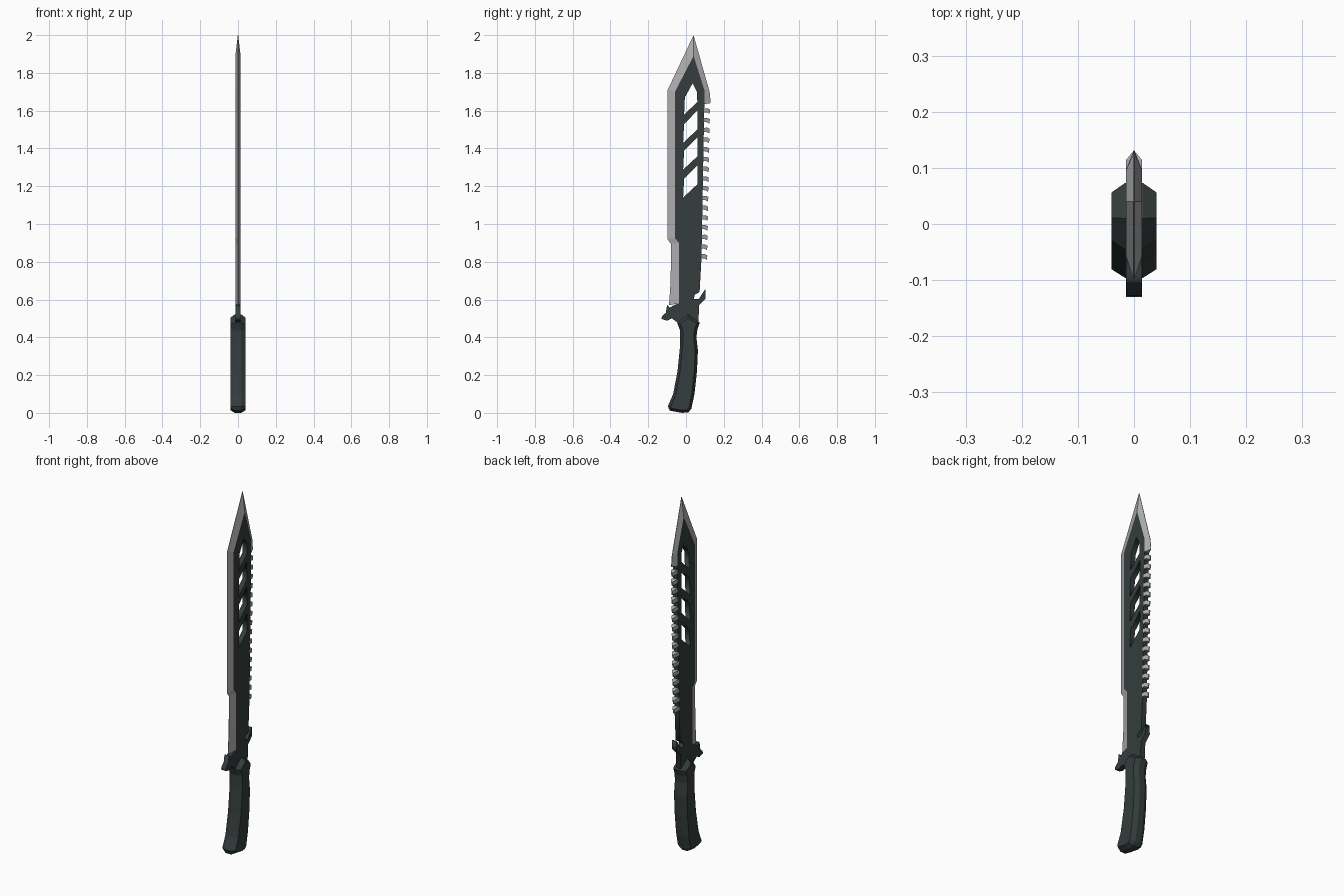
import bpy, bmesh
from mathutils import Vector, Matrix

if "Cube" in bpy.data.objects:
    bpy.data.objects.remove(bpy.data.objects["Cube"])

T = 0.014  # half thickness of the blade


def material(name, rgb):
    m = bpy.data.materials.new(name)
    m.diffuse_color = (*rgb, 1)
    m.use_nodes = True
    m.node_tree.nodes["Principled BSDF"].inputs["Base Color"].default_value = m.diffuse_color
    return m


DARK = material("dark_green_grey", (0.035, 0.047, 0.046))
STEEL = material("bare_steel", (0.42, 0.42, 0.43))


def finish(bm, name, mat):
    bmesh.ops.remove_doubles(bm, verts=bm.verts, dist=1e-5)
    bmesh.ops.recalc_face_normals(bm, faces=bm.faces)
    me = bpy.data.meshes.new(name)
    bm.to_mesh(me)
    bm.free()
    me.materials.append(mat)
    ob = bpy.data.objects.new(name, me)
    bpy.context.collection.objects.link(ob)
    return ob


def loft(bm, rings):
    """Join closed rings of 3D points and cap both ends."""
    vs = [[bm.verts.new(p) for p in r] for r in rings]
    n = len(vs[0])
    for a, b in zip(vs, vs[1:]):
        for i in range(n):
            j = (i + 1) % n
            bm.faces.new((a[i], a[j], b[j], b[i]))
    bm.faces.new(vs[0][::-1])
    bm.faces.new(vs[-1])


def inset(poly, d):
    """Inset a counter-clockwise outline by d with mitred corners."""
    out = []
    for i, p in enumerate(poly):
        p = Vector(p)
        e1 = (p - Vector(poly[i - 1])).normalized()
        e2 = (Vector(poly[(i + 1) % len(poly)]) - p).normalized()
        n1, n2 = Vector((-e1.y, e1.x)), Vector((-e2.y, e2.x))
        out.append(p + (n1 + n2) * d / max(1 + n1.dot(n2), 0.4))
    return out


# Ground edge: outer line is sharp, inner line meets the flat of the blade
outer = [(-0.09, 0.57), (-0.081, 0.70), (-0.08, 0.895), (-0.098, 0.92),
         (-0.097, 1.71), (0.04, 2.0), (0.125, 1.70), (0.131, 1.64)]
inner = [(-0.037, 0.58), (-0.037, 0.70), (-0.037, 0.90), (-0.058, 0.925),
         (-0.058, 1.70), (0.04, 1.89), (0.097, 1.71), (0.097, 1.635)]
bm = bmesh.new()
loft(bm, [[(T, *i), (0.001, *o), (-0.001, *o), (-T, *i)]
          for o, i in zip(outer, inner)])
finish(bm, "cutting_edge", STEEL)

# Flat blade body with guard, thumb hook and cut-outs
body = inner + [
    (0.082, 0.82), (0.072, 0.64), (0.046, 0.625), (0.042, 0.603), (0.068, 0.603),
    (0.09, 0.638), (0.103, 0.655), (0.104, 0.605), (0.07, 0.57), (0.066, 0.49),
    (0.045, 0.40), (-0.015, 0.40), (-0.03, 0.46), (-0.05, 0.482), (-0.075, 0.50),
    (-0.10, 0.488), (-0.13, 0.498), (-0.127, 0.512), (-0.107, 0.53),
    (-0.10, 0.572), (-0.085, 0.558), (-0.06, 0.572)]
slots = [[(-0.006, 1.67), (0.035, 1.745), (0.058, 1.70), (0.06, 1.645), (-0.01, 1.58)]]
for z in (1.53, 1.388, 1.24):
    slots.append([(-0.01, z), (0.062, z + 0.072), (0.06, z - 0.03), (-0.015, z - 0.10)])
cu = bpy.data.curves.new("outline", 'CURVE')
cu.dimensions, cu.fill_mode, cu.extrude = '2D', 'BOTH', T
for poly in [body] + slots:
    sp = cu.splines.new('POLY')
    sp.points.add(len(poly) - 1)
    for pt, (y, z) in zip(sp.points, poly):
        pt.co = (y, z, 0, 1)
    sp.use_cyclic_u = True
tmp = bpy.data.objects.new("outline", cu)
bpy.context.collection.objects.link(tmp)
bpy.context.view_layer.update()
me = tmp.evaluated_get(bpy.context.evaluated_depsgraph_get()).to_mesh()
bm = bmesh.new()
bm.from_mesh(me)
bpy.data.objects.remove(tmp)
# outline (x, y) becomes (y, z)
bm.transform(Matrix(((0, 0, 1, 0), (1, 0, 0, 0), (0, 1, 0, 0), (0, 0, 0, 1))))
finish(bm, "blade_body", DARK)

# Hooked saw teeth along the spine
bm = bmesh.new()
hook = [(-0.004, 0.012), (0.018, 0.013), (0.031, 0.006), (0.028, -0.017),
        (0.015, -0.010), (-0.004, -0.008)]
for k in range(16):
    z = 1.60 - k * 0.0515
    y = 0.082 + 0.015 * (z - 0.82) / 0.8
    half = [T if dy < 0.02 else 0.003 for dy, _ in hook]
    loft(bm, [[(s * h, y + dy, z + dz) for h, (dy, dz) in zip(half, hook)]
              for s in (-1, 1)])
finish(bm, "saw_teeth", STEEL)

# Chamfered grip
grip = [(0.01, 0.522), (-0.046, 0.475), (-0.031, 0.435), (-0.031, 0.36),
        (-0.045, 0.22), (-0.068, 0.10), (-0.096, 0.035), (-0.086, 0.012),
        (-0.02, 0.0), (0.012, 0.003), (0.028, 0.02), (0.045, 0.10),
        (0.058, 0.22), (0.063, 0.33), (0.055, 0.40), (0.06, 0.44), (0.073, 0.478)]
small = inset(grip, 0.014)
bm = bmesh.new()
loft(bm, [[(x, *p) for p in poly] for x, poly in
          ((-0.04, small), (-0.016, grip), (0.016, grip), (0.04, small))])
finish(bm, "grip", DARK)
